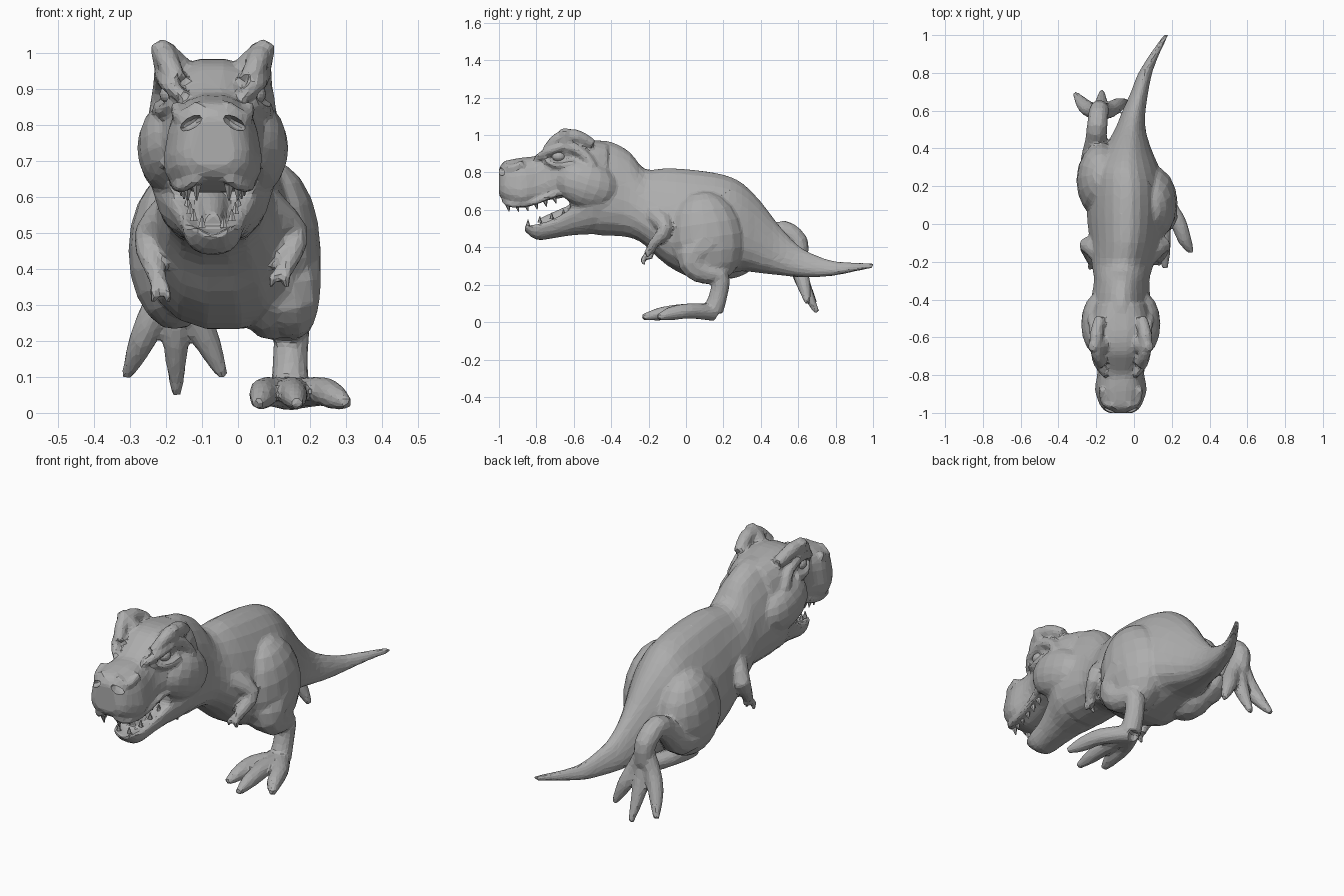
import bpy, bmesh, math
from mathutils import Vector, Matrix

cube = bpy.data.objects.get("Cube")
if cube:
    bpy.data.objects.remove(cube, do_unlink=True)

HEAD_X = -.07
SIDES = (1, -1)

skin = bpy.data.materials.new("grey_skin")
skin.use_nodes = True
grey = (.42, .42, .42, 1)
skin.diffuse_color = grey
skin.node_tree.nodes["Principled BSDF"].inputs["Base Color"].default_value = grey


def spline(rows, steps=3):
    """Smoothly interpolate rows of numbers."""
    out, last = [], len(rows) - 1
    for i in range(last):
        near = [rows[min(max(i + j, 0), last)] for j in (-1, 0, 1, 2)]
        for k in range(steps):
            t = k / steps
            out.append([.5 * (2 * b + (c - a) * t + (2 * a - 5 * b + 4 * c - d) * t * t
                              + (3 * b - a - 3 * c + d) * t ** 3) for a, b, c, d in zip(*near)])
    out.append(list(rows[-1]))
    return out


def bridge(bm, rings):
    """Skin a list of rings and cap both ends."""
    loops = [[bm.verts.new(p) for p in ring] for ring in rings]
    for low, high in zip(loops, loops[1:]):
        for i in range(len(low)):
            j = (i + 1) % len(low)
            bm.faces.new((low[i], low[j], high[j], high[i]))
    bm.faces.new(loops[0][::-1])
    bm.faces.new(loops[-1])


def hull(bm, sections, pear=.2, power=.8, dish=0, n=20):
    """Loft upright sections (y, x, bottom, top, half width) along y."""
    rings = []
    for y, x, bottom, top, width in spline(sections):
        mid, half, ring = (bottom + top) / 2, (top - bottom) / 2, []
        for k in range(n):
            a = math.tau * (k + .5) / n
            c, s = (math.copysign(abs(f) ** power, f) for f in (math.cos(a), math.sin(a)))
            sink = dish * max(0, math.sin(a)) ** 6
            ring.append((x + width * c * (1 - pear * s), y, mid + half * s - sink))
        rings.append(ring)
    bridge(bm, rings)


def limb(bm, points, n=10):
    """Round tube through points (x, y, z, radius), carried along without twisting."""
    path = spline(points)
    rings, heading, turn = [], None, None
    for i, (x, y, z, r) in enumerate(path):
        before, after = path[max(i - 1, 0)], path[min(i + 1, len(path) - 1)]
        aim = (Vector(after[:3]) - Vector(before[:3])).normalized()
        turn = heading.rotation_difference(aim) @ turn if heading else aim.to_track_quat('Z', 'Y')
        heading = aim
        rings.append([Vector((x, y, z)) + turn @ (max(r, .006) * Vector(
            (math.cos(math.tau * k / n), math.sin(math.tau * k / n), 0))) for k in range(n)])
    bridge(bm, rings)


def blob(bm, centre, radii, tilt=0, axis='X'):
    """Tilted ellipsoid."""
    m = Matrix.Translation(centre) @ Matrix.Rotation(tilt, 4, axis) @ Matrix.Diagonal((*radii, 1))
    bmesh.ops.create_uvsphere(bm, u_segments=16, v_segments=10, radius=1, matrix=m)


def spike(bm, base, tip, r):
    """Small cone for a tooth."""
    base, tip = Vector(base), Vector(tip)
    aim = (tip - base).to_track_quat('Z', 'Y').to_matrix().to_4x4()
    bmesh.ops.create_cone(bm, cap_ends=True, segments=6, radius1=r, radius2=r * .15,
                          depth=(tip - base).length,
                          matrix=Matrix.Translation((base + tip) / 2) @ aim)


def finish(bm, name):
    bmesh.ops.recalc_face_normals(bm, faces=bm.faces[:])
    mesh = bpy.data.meshes.new(name)
    bm.to_mesh(mesh)
    bm.free()
    mesh.materials.append(skin)
    obj = bpy.data.objects.new(name, mesh)
    bpy.context.collection.objects.link(obj)
    return obj


def face_row(y, bottom, top, width):
    return (y, HEAD_X, bottom, top, width)


body = bmesh.new()

# neck, torso and tail
hull(body, [
    (-.62, HEAD_X, .55, .93, .12), (-.5, HEAD_X, .47, .97, .15), (-.4, HEAD_X, .46, .965, .15),
    (-.3, -.065, .45, .91, .14), (-.22, -.06, .41, .82, .155), (-.1, -.045, .3, .825, .18),
    (.05, -.04, .23, .815, .2), (.2, -.04, .25, .79, .195), (.3, -.045, .27, .745, .17),
    (.4, -.035, .26, .645, .12), (.5, -.02, .25, .515, .078), (.6, 0, .24, .41, .058),
    (.7, .03, .24, .355, .044), (.8, .06, .25, .325, .035), (.9, .11, .27, .32, .024),
    (1, .17, .29, .32, .013)], pear=.3, power=.9)

# skull and upper jaw
hull(body, [face_row(*r) for r in (
    (-1, .68, .82, .06), (-.97, .645, .86, .1), (-.88, .61, .88, .132), (-.8, .63, .89, .12),
    (-.74, .65, .93, .12), (-.68, .66, .97, .14), (-.6, .67, .985, .15),
    (-.5, .64, .975, .16), (-.42, .6, .96, .14))], pear=.17, power=.7)

# lower jaw, dished along the mouth
hull(body, [face_row(*r) for r in (
    (-.865, .49, .53, .045), (-.8, .44, .54, .075), (-.7, .45, .575, .09),
    (-.6, .465, .64, .12), (-.5, .47, .71, .16), (-.4, .49, .72, .15))],
    pear=-.22, power=.75, dish=.035)

# tongue
limb(body, [(HEAD_X, -.78, .53, .025), (HEAD_X, -.68, .56, .04), (HEAD_X, -.56, .6, .05)])

for s in SIDES:
    def at(*points):
        return [(HEAD_X + s * x, y, z, r) for x, y, z, r in points]
    # cheeks
    blob(body, (HEAD_X + s * .12, -.53, .735), (.09, .17, .125), -.3)
    # brow horns, running back into a crest
    limb(body, at((.09, -.63, .92, .06), (.125, -.645, .98, .045), (.155, -.65, 1.03, .022)))
    limb(body, at((.1, -.74, .92, .03), (.128, -.68, .985, .032), (.13, -.59, .995, .036),
                  (.11, -.5, .95, .03)))
    # brow ridge and lower eyelid
    limb(body, at((.08, -.8, .875, .018), (.125, -.73, .915, .024), (.138, -.64, .94, .026),
                  (.14, -.55, .9, .028), (.15, -.5, .83, .03)))
    limb(body, at((.11, -.75, .865, .016), (.14, -.69, .84, .018), (.15, -.6, .85, .02)))
    # nostril ridge and lip
    limb(body, at((.035, -.96, .86, .014), (.085, -.945, .82, .02), (.1, -.87, .85, .02)))
    limb(body, at((.04, -.975, .655, .018), (.085, -.93, .63, .02), (.105, -.82, .64, .018),
                  (.12, -.7, .685, .018), (.16, -.56, .73, .025)))

# shoulders and arms
for shoulder, elbow, wrist, hand in (
        ((.05, -.17, .58), (.155, -.11, .5), (.135, -.18, .41), (.115, -.18, .375)),
        ((-.15, -.17, .58), (-.25, -.11, .49), (-.225, -.19, .38), (-.215, -.2, .335))):
    limb(body, [(*shoulder, .07), (*elbow, .042), (*wrist, .027), (*hand, .022)])
    for s in SIDES:
        limb(body, [(*wrist, .016), (hand[0] + s * .018, hand[1] - .03, hand[2], .014),
                    (hand[0] + s * .022, hand[1] - .02, hand[2] - .03, .008)])

# planted leg
blob(body, (.095, .11, .45), (.135, .2, .25), .15)
limb(body, [(.11, .1, .42, .13), (.14, .04, .34, .095), (.15, .08, .275, .07),
            (.15, .18, .245, .052), (.145, .175, .15, .05), (.145, .145, .06, .055)])
for x, y, spread in ((.055, -.17, .08), (.165, -.235, .15), (.305, -.15, .23)):
    limb(body, [(.145, .15, .05, .045), (spread, .02, .06, .042),
                ((spread + x) / 2, y * .55, .045, .037), (x, y, .025, .016)])

# raised trailing leg
blob(body, (-.175, .23, .45), (.13, .2, .22), -.15)
limb(body, [(-.18, .2, .4, .12), (-.2, .34, .36, .085), (-.2, .44, .44, .06),
            (-.195, .52, .49, .055), (-.185, .6, .43, .053), (-.18, .6, .33, .05)])
for x, y, z in ((-.31, .69, .1), (-.17, .7, .05), (-.04, .65, .1)):
    limb(body, [(-.18, .6, .39, .045), ((x - .36) / 3, .6, .3, .042),
                ((x * 2 - .18) / 3, .63, .2, .038), (x, y, z, .015)])

body = finish(body, "body")

# carving shapes for nostrils and eye sockets
carve = bmesh.new()
for s in SIDES:
    blob(carve, (HEAD_X + s * .06, -.985, .805), (.035, .045, .016), s * .5, 'Y')
    blob(carve, (HEAD_X + s * .165, -.68, .885), (.04, .045, .03))
carve = finish(carve, "socket_cutter")
carve.hide_render = True
carve.hide_viewport = True

# fuse the masses into one faceted skin
fuse = body.modifiers.new("fuse", 'REMESH')
fuse.mode = 'VOXEL'
fuse.voxel_size = .01
soften = body.modifiers.new("soften", 'SMOOTH')
soften.factor = .5
soften.iterations = 4
cut = body.modifiers.new("sockets", 'BOOLEAN')
cut.operation = 'DIFFERENCE'
cut.object = carve
facet = body.modifiers.new("facets", 'DECIMATE')
facet.ratio = .1

# eyes
for s, side in zip(SIDES, ("left", "right")):
    eye = bmesh.new()
    blob(eye, (HEAD_X + s * .118, -.68, .885), (.03, .036, .028))
    finish(eye, side + "_eye")

# teeth
upper, lower = bmesh.new(), bmesh.new()
for s in SIDES:
    for i in range(6):
        t = i / 5
        x, y = HEAD_X + s * (.045 + .055 * math.sqrt(t)), -.955 + .25 * t
        z = .635 - .015 * math.sin(math.pi * t) + .035 * t
        spike(upper, (x, y, z), (x, y + .01, z - .045 + .01 * t), .015)
    for i in range(4):
        t = i / 3
        x, y, z = HEAD_X + s * (.03 + .04 * math.sqrt(t)), -.845 + .19 * t, .515 + .055 * t
        spike(lower, (x, y, z), (x, y, z + .033), .012)
finish(upper, "upper_teeth")
finish(lower, "lower_teeth")
